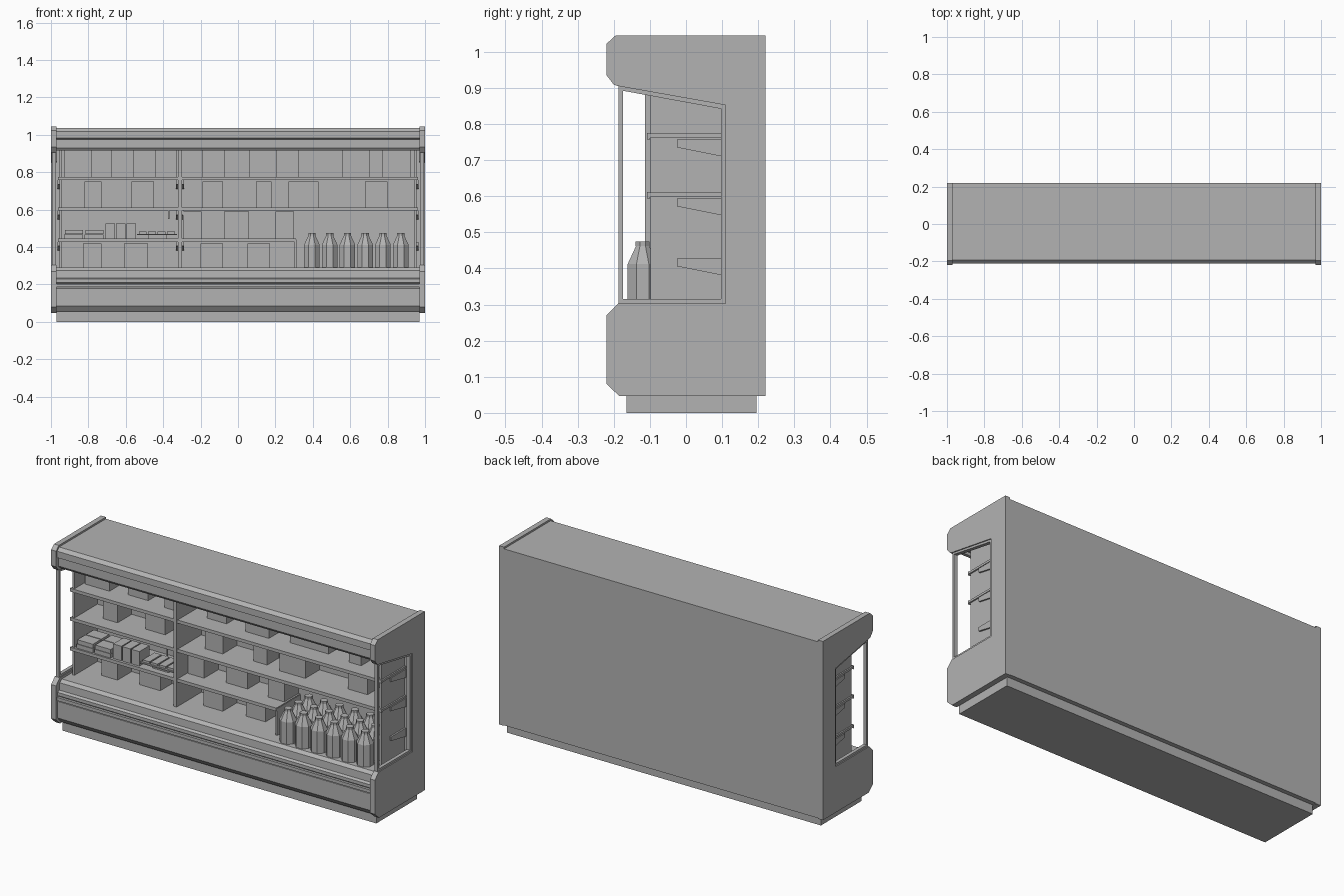
import bpy, bmesh, math
from mathutils import Matrix, Vector

cube = bpy.data.objects.get("Cube")
if cube:
    bpy.data.objects.remove(cube)

grey = bpy.data.materials.new("plain grey")
grey.use_nodes = True
COLOUR = (0.45, 0.45, 0.45, 1)
grey.diffuse_color = COLOUR
grey.node_tree.nodes["Principled BSDF"].inputs["Base Color"].default_value = COLOUR


def finish(name, bm):
    bmesh.ops.recalc_face_normals(bm, faces=bm.faces)
    mesh = bpy.data.meshes.new(name)
    bm.to_mesh(mesh)
    bm.free()
    mesh.materials.append(grey)
    obj = bpy.data.objects.new(name, mesh)
    bpy.context.collection.objects.link(obj)
    return obj


def add_prism(bm, points, x0, x1):
    """Extrude a (y, z) profile along x."""
    face = bm.faces.new([bm.verts.new((x0, y, z)) for y, z in points])
    new = bmesh.ops.extrude_face_region(bm, geom=[face])["geom"]
    verts = [v for v in new if isinstance(v, bmesh.types.BMVert)]
    bmesh.ops.translate(bm, verts=verts, vec=(x1 - x0, 0, 0))


def prism(name, points, x0, x1):
    bm = bmesh.new()
    add_prism(bm, points, x0, x1)
    return finish(name, bm)


def box(name, x0, x1, y0, y1, z0, z1):
    return prism(name, [(y0, z0), (y1, z0), (y1, z1), (y0, z1)], x0, x1)


# Main insulated body: base, deck, back wall and canopy in one profile
BACK = 0.105
prism("cabinet_body", [
    (0.22, 0.05), (-0.18, 0.055), (-0.205, 0.085), (-0.205, 0.178),
    (-0.198, 0.182), (-0.198, 0.205), (-0.205, 0.21), (-0.205, 0.228),
    (-0.19, 0.235), (-0.187, 0.275), (-0.17, 0.29), (BACK, 0.29),
    (BACK, 0.93), (-0.165, 0.93), (-0.168, 0.915), (-0.185, 0.915),
    (-0.197, 0.93), (-0.197, 0.975), (-0.21, 0.982), (-0.21, 1.018),
    (-0.192, 1.035), (0.22, 1.035)], -0.971, 0.971)
box("bumper_rail", -0.97, 0.97, -0.212, -0.195, 0.185, 0.203)
box("plinth", -0.97, 0.97, -0.165, 0.195, 0, 0.055)

# End panels, open-sided around the window, each with a slim window frame
panel = [
    (0.22, 0.047), (-0.185, 0.047), (-0.22, 0.08), (-0.22, 0.27),
    (-0.188, 0.303), (0.11, 0.303), (0.11, 0.852), (-0.188, 0.905),
    (-0.2, 0.909), (-0.22, 0.935), (-0.22, 1.022), (-0.195, 1.045), (0.22, 1.045)]
outer = [(-0.187, 0.302), (0.111, 0.302), (0.111, 0.853), (-0.187, 0.906)]
inner = [(-0.175, 0.315), (0.097, 0.315), (0.097, 0.842), (-0.175, 0.892)]
SIDES = (("left", 1), ("right", -1))
for side, s in SIDES:
    prism(side + "_end_panel", panel, 0.97 * s, s)
    bm = bmesh.new()
    for i in range(4):
        j = (i + 1) % 4
        add_prism(bm, [outer[i], outer[j], inner[j], inner[i]], 0.974 * s, 0.994 * s)
    finish(side + "_window_frame", bm)
    # Inner end wall behind the window
    box(side + "_inner_wall", 0.942 * s, 0.955 * s, -0.098, BACK, 0.29, 0.93)

# Bay dividers
box("tall_divider", -0.32, -0.3, -0.113, BACK, 0.29, 0.93)
box("short_divider", 0.303, 0.312, -0.1, BACK, 0.29, 0.44)

# Shelves with a front rail, and tapered brackets
SHELVES = [(0.757, 0.963), (0.594, 0.963), (0.428, 0.31)]
for n, (z, end) in enumerate(SHELVES, 1):
    for bay, x0, x1 in (("right", -0.963, -0.318), ("left", -0.302, end)):
        box(f"{bay}_shelf_{n}", x0, x1, -0.1, BACK, z + 0.004, z + 0.016)
        box(f"{bay}_shelf_rail_{n}", x0, x1, -0.108, -0.1, z, z + 0.018)
    bracket = [(-0.025, z), (-0.025, z - 0.022), (BACK, z - 0.048), (BACK, z)]
    for x in (-0.958, -0.325, -0.295, 0.958):
        prism(f"shelf_bracket_{n}", bracket, x - 0.006, x + 0.006)

# Upright packages: per row a floor, a top and the x spans, at alternating depths
ROWS = [
    (0.773, 0.925, [(-0.93, -0.78), (-0.68, -0.555), (-0.44, -0.325), (-0.19, -0.07),
                    (0.06, 0.205), (0.32, 0.56), (0.7, 0.775), (0.92, 0.94)]),
    (0.61, 0.75, [(-0.82, -0.73), (-0.57, -0.45), (-0.19, -0.08), (0.095, 0.18),
                  (0.27, 0.43), (0.68, 0.8)]),
    (0.444, 0.59, [(-0.295, -0.195), (-0.075, 0.06), (0.2, 0.3)]),
    (0.29, 0.42, [(-0.83, -0.73), (-0.61, -0.48), (-0.2, -0.08), (0.05, 0.17)]),
]
for z0, z1, spans in ROWS:
    for i, (x0, x1) in enumerate(spans):
        box("upright_package", x0, x1, -0.02 + 0.02 * (i % 2), BACK, z0, z1)

# Small goods on the lowest shelf of the right bay
SHELF = 0.444
for x in (-0.93, -0.82):
    for layer in range(2):
        for row in range(2):
            y = -0.095 + 0.075 * row
            z = SHELF + 0.025 * layer
            box("flat_carton", x + 0.004 * layer, x + 0.1, y, y + 0.07, z, z + 0.023)
for i in range(3):
    x = -0.708 + 0.056 * i
    box("small_carton", x, x + 0.05, -0.09, 0.0, SHELF, 0.525)
box("tray", -0.54, -0.325, -0.095, 0.03, 0.464, 0.47)
box("tray_foot", -0.48, -0.38, -0.07, 0.01, SHELF, 0.464)
for i in range(4):
    x = -0.53 + 0.05 * i
    box("tray_packet", x, x + 0.042, -0.085, 0.02, 0.47, 0.482)
box("hanging_tag", -0.375, -0.365, -0.1, -0.095, 0.55, 0.594)

# Faceted bottles standing on the deck
def bottle(x, y):
    bm = bmesh.new()
    turn = Matrix.Rotation(math.pi / 8, 4, "Z")
    for r0, r1, z0, z1 in ((0.045, 0.045, 0.29, 0.412), (0.045, 0.02, 0.412, 0.462),
                           (0.021, 0.021, 0.462, 0.475)):
        bmesh.ops.create_cone(
            bm, cap_ends=True, segments=8, radius1=r0, radius2=r1, depth=z1 - z0,
            matrix=Matrix.Translation(Vector((x, y, (z0 + z1) / 2))) @ turn)
    finish("bottle", bm)


for row in range(3):
    for col in range(6):
        bottle(0.395 + 0.095 * col, -0.12 + 0.09 * row)
